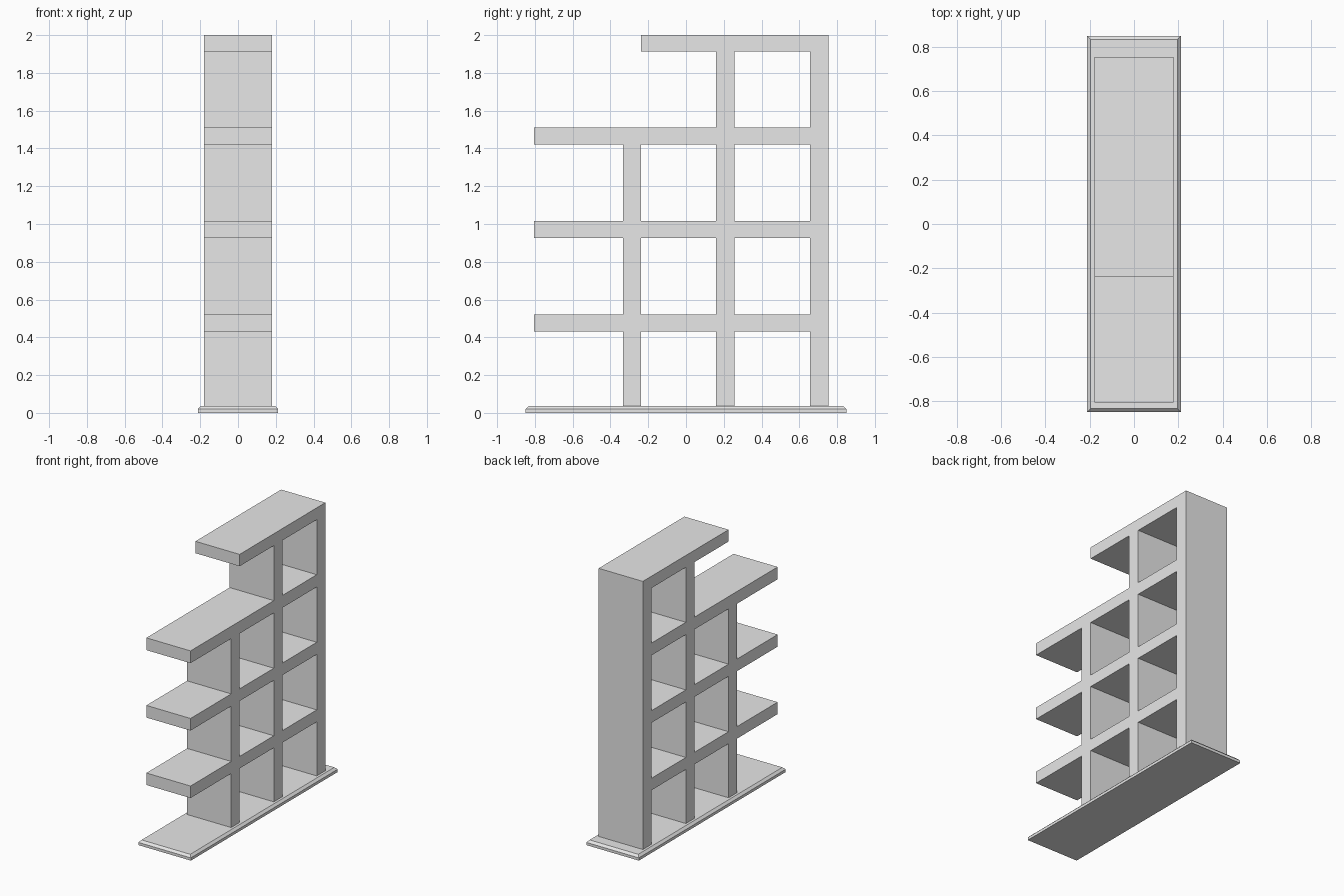
import bpy
import bmesh

cube = bpy.data.objects.get("Cube")
if cube:
    bpy.data.objects.remove(cube, do_unlink=True)

# One plain grey for everything
grey = bpy.data.materials.new("light grey")
grey.use_nodes = True
colour = (0.8, 0.8, 0.8, 1)
grey.diffuse_color = colour
grey.node_tree.nodes["Principled BSDF"].inputs["Base Color"].default_value = colour


def add_object(name, bm):
    bmesh.ops.recalc_face_normals(bm, faces=bm.faces)
    mesh = bpy.data.meshes.new(name)
    bm.to_mesh(mesh)
    bm.free()
    mesh.materials.append(grey)
    obj = bpy.data.objects.new(name, mesh)
    bpy.context.collection.objects.link(obj)
    return obj


# Base plate with a chamfered upper edge
def build_base(half_x, half_y, height, chamfer):
    bm = bmesh.new()
    rings = []
    for z, inset in ((0, 0), (height - chamfer, 0), (height, chamfer)):
        x, y = half_x - inset, half_y - inset
        rings.append([bm.verts.new((sx * x, sy * y, z))
                      for sx, sy in ((-1, -1), (1, -1), (1, 1), (-1, 1))])
    for low, high in zip(rings, rings[1:]):
        for i in range(4):
            j = (i + 1) % 4
            bm.faces.new((low[i], low[j], high[j], high[i]))
    bm.faces.new(rings[0])
    bm.faces.new(rings[-1])
    return add_object("base_plate", bm)


# Shelf lattice: filled cells of a y-z grid, extruded across x
def build_shelves(y_cuts, z_cuts, half_x):
    bm = bmesh.new()
    grid = [[bm.verts.new((-half_x, y, z)) for z in z_cuts] for y in y_cuts]
    last = len(z_cuts) - 2
    for i in range(len(y_cuts) - 1):
        for j in range(last + 1):
            is_post, is_shelf = i % 2 == 1, j % 2 == 1
            # the top tier is shorter than the others
            cut_away = i < 2 and j >= last - 1
            if (is_post or is_shelf) and not cut_away:
                bm.faces.new((grid[i][j], grid[i + 1][j],
                              grid[i + 1][j + 1], grid[i][j + 1]))
    bmesh.ops.delete(bm, geom=[v for v in bm.verts if not v.link_faces],
                     context='VERTS')
    result = bmesh.ops.extrude_face_region(bm, geom=bm.faces[:],
                                           use_keep_orig=True)
    moved = [g for g in result["geom"] if isinstance(g, bmesh.types.BMVert)]
    bmesh.ops.translate(bm, verts=moved, vec=(2 * half_x, 0, 0))
    return add_object("shelf_lattice", bm)


build_base(half_x=0.213, half_y=0.85, height=0.036, chamfer=0.016)
build_shelves(
    y_cuts=(-0.805, -0.334, -0.237, 0.159, 0.257, 0.656, 0.755),
    z_cuts=(0.036, 0.432, 0.52, 0.926, 1.015, 1.42, 1.51, 1.913, 2.0),
    half_x=0.179)
